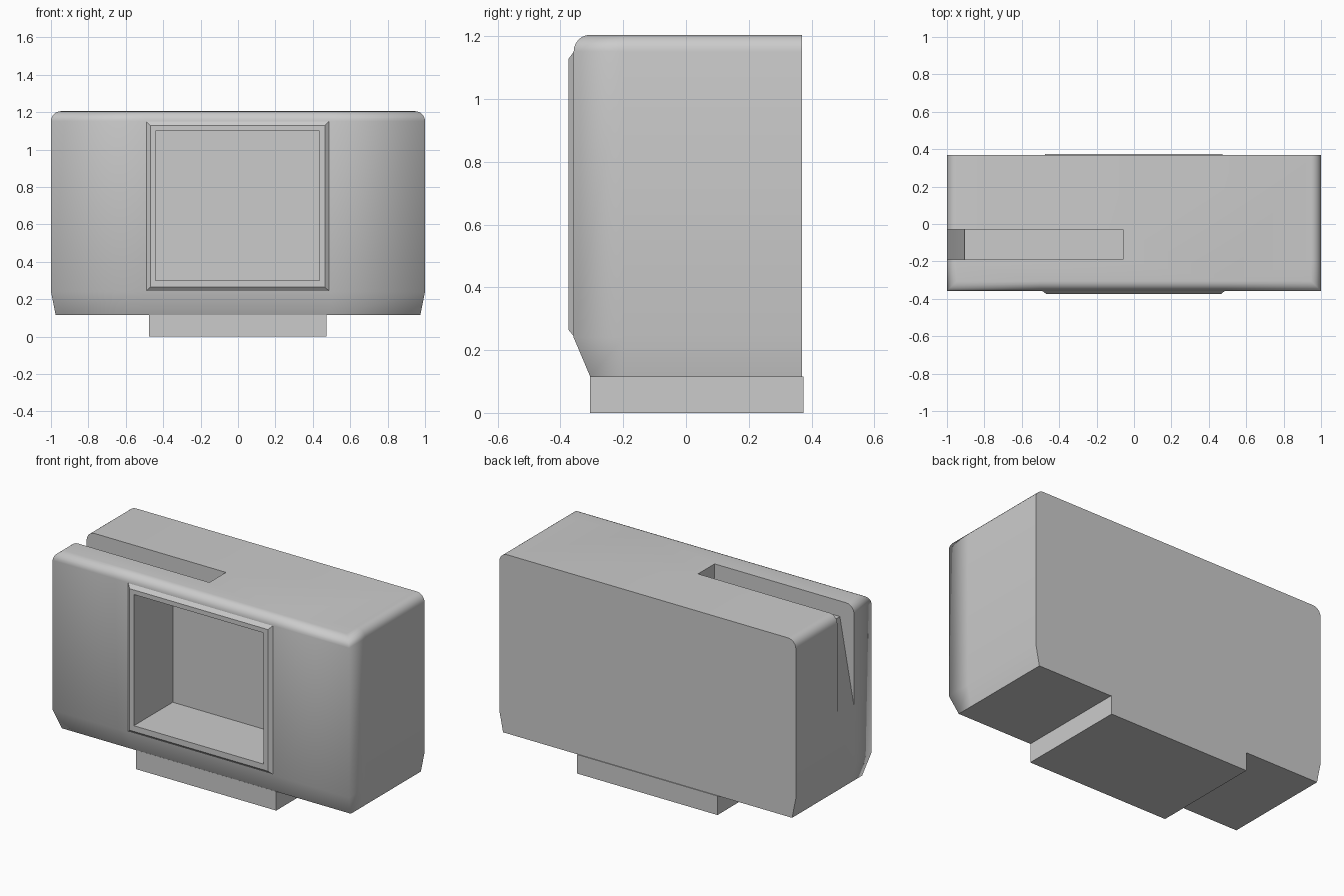
import bpy, bmesh, math

if "Cube" in bpy.data.objects:
    bpy.data.objects.remove(bpy.data.objects["Cube"])

BACK = 0.37


def finish(name, bm):
    bmesh.ops.recalc_face_normals(bm, faces=bm.faces)
    mesh = bpy.data.meshes.new(name)
    bm.to_mesh(mesh)
    bm.free()
    obj = bpy.data.objects.new(name, mesh)
    bpy.context.collection.objects.link(obj)
    return obj


def loft(name, loops, caps=True, closed=False):
    """Skin a list of matching closed loops of points."""
    bm = bmesh.new()
    rings = [[bm.verts.new(p) for p in loop] for loop in loops]
    pairs = list(zip(rings, rings[1:])) + ([(rings[-1], rings[0])] if closed else [])
    for a, b in pairs:
        for i in range(len(a)):
            j = (i + 1) % len(a)
            bm.faces.new((a[i], a[j], b[j], b[i]))
    if caps and not closed:
        bm.faces.new(rings[0])
        bm.faces.new(rings[-1])
    return finish(name, bm)


def prism(name, profile, y0, y1):
    """Extrude an x-z profile along y."""
    return loft(name, [[(x, y, z) for x, z in profile] for y in (y0, y1)])


def rect(x0, x1, z0, z1):
    return [(x0, z0), (x1, z0), (x1, z1), (x0, z1)]


# Body: tapered foot, straight walls, rounded top, flat back
levels = [(0.115, 0.975, -0.305), (0.24, 1.0, -0.358)]
R = 0.053
for i in range(7):
    a = math.pi / 2 * i / 6
    inset = R * (1 - math.cos(a))
    levels.append((1.152 + R * math.sin(a), 1.0 - inset, -0.358 + inset))
loops = []
for z, hx, yf in levels:
    loops.append([(-hx, yf, z), (-0.5, yf, z), (0.5, yf, z), (hx, yf, z),
                  (hx, -0.2, z), (hx, BACK, z), (-hx, BACK, z), (-hx, -0.2, z)])
body = loft("body", loops)

# Cutters: window recess, and card slot running out through the left side
window_cutter = prism("window_cutter", rect(-0.44, 0.436, 0.30, 1.10), -0.6, 0.0)
slot_cutter = prism("slot_cutter", [(-1.1, 1.3), (-0.06, 1.3), (-0.06, 1.11),
                                    (-0.905, 1.11), (-1.0, 0.59), (-1.1, 0.59)],
                    -0.19, -0.03)
for cutter in (window_cutter, slot_cutter):
    mod = body.modifiers.new(cutter.name, "BOOLEAN")
    mod.operation = "DIFFERENCE"
    mod.solver = "EXACT"
    mod.object = cutter

# Bake the cuts, then shade smooth with sharp edges except the soft front corners
bpy.context.view_layer.update()
evaluated = body.evaluated_get(bpy.context.evaluated_depsgraph_get())
bm = bmesh.new()
bm.from_mesh(evaluated.to_mesh())
for face in bm.faces:
    face.smooth = True
for edge in bm.edges:
    front_corner = (all(v.co.y < -0.29 and abs(v.co.x) > 0.93 for v in edge.verts)
                    and any(v.co.z > 0.12 for v in edge.verts))
    sharp = len(edge.link_faces) != 2 or edge.calc_face_angle(0) > math.radians(35)
    edge.smooth = front_corner or not sharp
body.modifiers.clear()
bm.to_mesh(body.data)
bm.free()
for cutter in (window_cutter, slot_cutter):
    bpy.data.objects.remove(cutter)

# Raised bezel around the window
frame = [(-0.35, rect(-0.49, 0.486, 0.245, 1.15)),
         (-0.358, rect(-0.49, 0.486, 0.245, 1.15)),
         (-0.375, rect(-0.468, 0.464, 0.265, 1.128)),
         (-0.375, rect(-0.44, 0.436, 0.30, 1.10)),
         (-0.35, rect(-0.44, 0.436, 0.30, 1.10))]
loft("window_bezel", [[(x, y, z) for x, z in r] for y, r in frame], closed=True)

# Plug tab underneath
prism("bottom_tab", rect(-0.475, 0.472, 0.0, 0.116), -0.306, 0.375)
